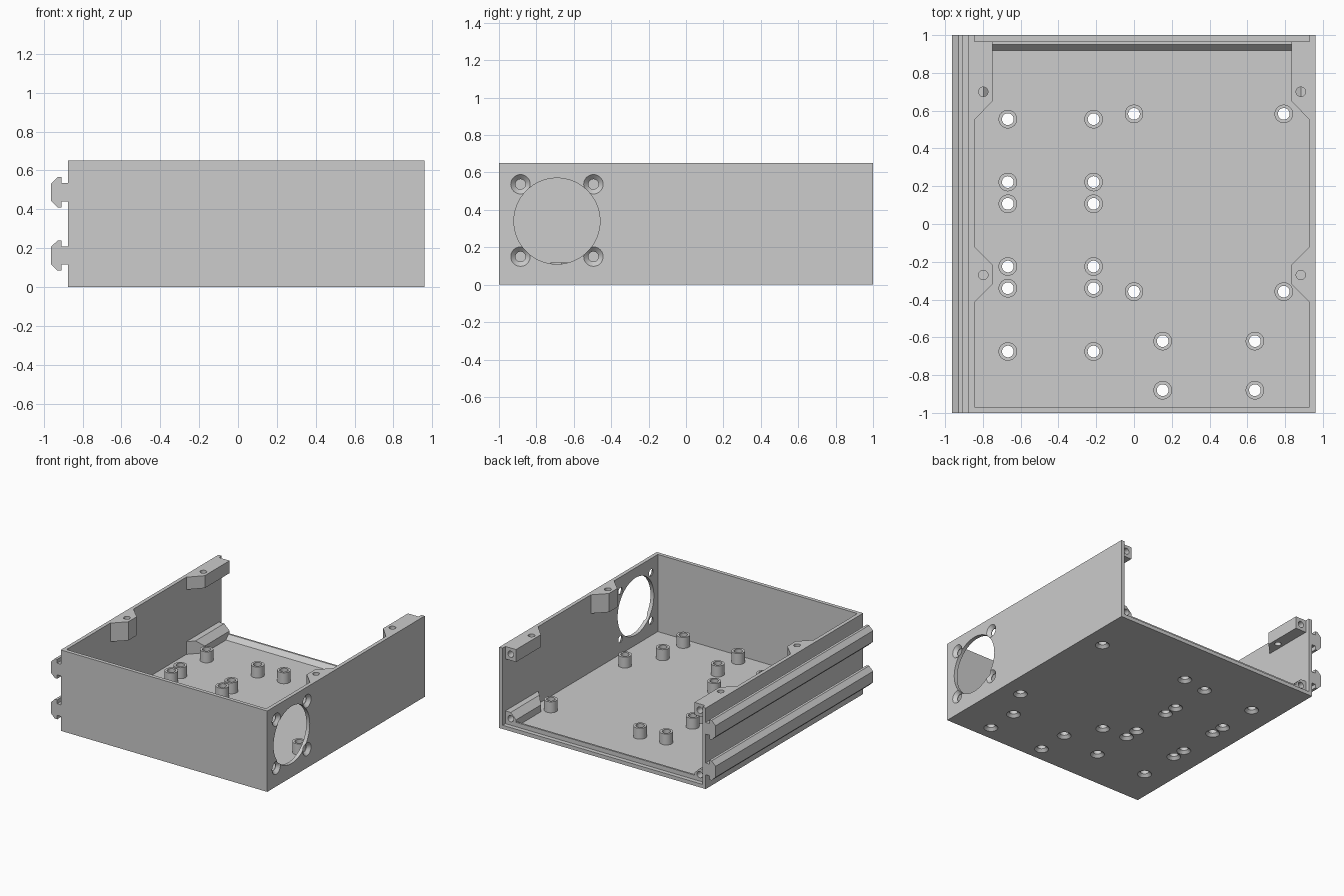
import bpy, bmesh, math
from mathutils import Vector, Matrix

if "Cube" in bpy.data.objects:
    bpy.data.objects.remove(bpy.data.objects["Cube"])

grey = bpy.data.materials.new("plain_grey")
grey.diffuse_color = (0.604, 0.604, 0.604, 1)
grey.use_nodes = True
grey.node_tree.nodes["Principled BSDF"].inputs["Base Color"].default_value = grey.diffuse_color


def finish(name, bm):
    bmesh.ops.recalc_face_normals(bm, faces=bm.faces)
    me = bpy.data.meshes.new(name)
    bm.to_mesh(me)
    bm.free()
    me.materials.append(grey)
    ob = bpy.data.objects.new(name, me)
    bpy.context.collection.objects.link(ob)
    return ob


def prism(name, pts, axis, a, b):
    """Extrude a 2D outline along an axis from a to b."""
    place = {'x': lambda p, t: (t, p[0], p[1]),
             'y': lambda p, t: (p[0], t, p[1]),
             'z': lambda p, t: (p[0], p[1], t)}[axis]
    bm = bmesh.new()
    lo = [bm.verts.new(place(p, a)) for p in pts]
    hi = [bm.verts.new(place(p, b)) for p in pts]
    bm.faces.new(lo)
    bm.faces.new(hi)
    n = len(pts)
    for i in range(n):
        j = (i + 1) % n
        bm.faces.new((lo[i], lo[j], hi[j], hi[i]))
    return finish(name, bm)


def box(name, x0, x1, y0, y1, z0, z1):
    return prism(name, [(x0, y0), (x1, y0), (x1, y1), (x0, y1)], 'z', z0, z1)


def turned(name, profile, spots, direction=(0, 0, 1), closed=False, seg=32):
    """Lathe (radius, height) points at every spot; closed joins last to first."""
    rot = Vector((0, 0, 1)).rotation_difference(Vector(direction)).to_matrix()
    bm = bmesh.new()
    for s in spots:
        rings = []
        for r, h in profile:
            ring = []
            for k in range(seg):
                t = 2 * math.pi * k / seg
                p = rot @ Vector((r * math.cos(t), r * math.sin(t), h))
                ring.append(bm.verts.new(p + Vector(s)))
            rings.append(ring)
        pairs = list(zip(rings, rings[1:]))
        if closed:
            pairs.append((rings[-1], rings[0]))
        else:
            bm.faces.new(rings[0])
            bm.faces.new(rings[-1])
        for a, b in pairs:
            for k in range(seg):
                m = (k + 1) % seg
                bm.faces.new((a[k], a[m], b[m], b[k]))
    return finish(name, bm)


def cut(ob, cutter):
    mod = ob.modifiers.new("cut", 'BOOLEAN')
    mod.operation = 'DIFFERENCE'
    mod.solver = 'EXACT'
    mod.object = cutter
    bpy.context.view_layer.objects.active = ob
    bpy.ops.object.modifier_apply(modifier=mod.name)
    bpy.data.objects.remove(cutter)


# Open-backed tray: floor, front and two side walls
H, T = 0.65, 0.03
shell = box("case_shell", -0.875, 0.96, -1, 1, 0, H)
cut(shell, box("cavity", -0.845, 0.93, -0.97, 1.2, T, 1))

# Standoffs with countersunk holes through the floor
spots = [(x, y, 0) for x in (-0.668, -0.214)
         for y in (0.555, 0.222, 0.107, -0.225, -0.34, -0.675)]
spots += [(x, y, 0) for x in (0, 0.793) for y in (0.583, -0.358)]
spots += [(x, y, 0) for x in (0.152, 0.64) for y in (-0.62, -0.88)]
cut(shell, turned("floor_holes", [(0.058, -0.006), (0.031, 0.021), (0.031, 0.1)], spots))
turned("standoffs", [(0.049, T), (0.049, 0.118), (0.031, 0.118), (0.031, T)],
       spots, closed=True)

# Fan opening and its countersunk screw holes in the right wall
cut(shell, turned("fan_opening", [(0.23, -0.2), (0.23, 0.2)],
                  [(0.945, -0.69, 0.34)], (1, 0, 0), seg=64))
screws = [(0.96, y, z) for y in (-0.885, -0.495) for z in (0.15, 0.537)]
cut(shell, turned("fan_screw_holes", [(0.027, -0.1), (0.027, -0.025), (0.058, 0.006)],
                  screws, (1, 0, 0)))

# Mounting rails on the left wall
half = [(-0.875, 0.047), (-0.907, 0.047), (-0.907, 0.078),
        (-0.928, 0.078), (-0.963, 0.044)]
outline = half + [(x, -z) for x, z in reversed(half)]
for label, zc in (("lower", 0.162), ("upper", 0.488)):
    prism(label + "_rail", [(x, z + zc) for x, z in outline], 'y', -1, 1)

# Screw blocks on both side walls
BACK = 0.965
for side in ("left", "right"):
    def fx(x):
        return x if side == "left" else 0.085 - x

    hx, wall, inner = fx(-0.798), fx(-0.845), fx(-0.75)

    # upper rear block: vertical lid hole and horizontal back panel hole
    ub = prism(side + "_upper_rear_block",
               [(wall, 0.55), (inner, 0.65), (inner, BACK), (wall, BACK)], 'z', 0.55, H)
    cut(ub, turned("drill", [(0.025, 0.4), (0.025, 0.8)], [(hx, 0.70, 0)]))
    cut(ub, turned("drill", [(0.025, 0.8), (0.025, 1.1)], [(hx, 0, 0.60)], (0, 1, 0)))

    # upper middle block with blind lid hole
    mb = prism(side + "_middle_block",
               [(wall, -0.415), (inner, -0.32), (inner, -0.215), (wall, -0.12)],
               'z', 0.5, H)
    cut(mb, turned("drill", [(0.025, 0.53), (0.025, 0.8)], [(hx, -0.27, 0)]))

    # lower rear block with bevelled top edge and slanted front end
    lb = prism(side + "_lower_rear_block",
               [(wall, T), (inner, T), (inner, 0.085), (hx, 0.132), (wall, 0.132)],
               'y', 0.55, BACK)
    cut(lb, prism("slant", [(fx(-0.855), 0.5395), (fx(-0.65), 0.755),
                            (fx(-0.65), 0.4), (fx(-0.855), 0.4)], 'z', -0.1, 0.3))
    cut(lb, turned("drill", [(0.025, 0.8), (0.025, 1.1)], [(hx, 0, 0.082)], (0, 1, 0)))

# Sloped lip on the floor that holds the back panel
prism("back_panel_lip", [(0.918, T), (0.95, 0.065), (BACK, 0.065), (BACK, T)],
      'x', -0.75, 0.835)

# Round surfaces smooth, edges sharp
bpy.ops.object.select_all(action='SELECT')
bpy.ops.object.shade_smooth_by_angle(angle=math.radians(25))
